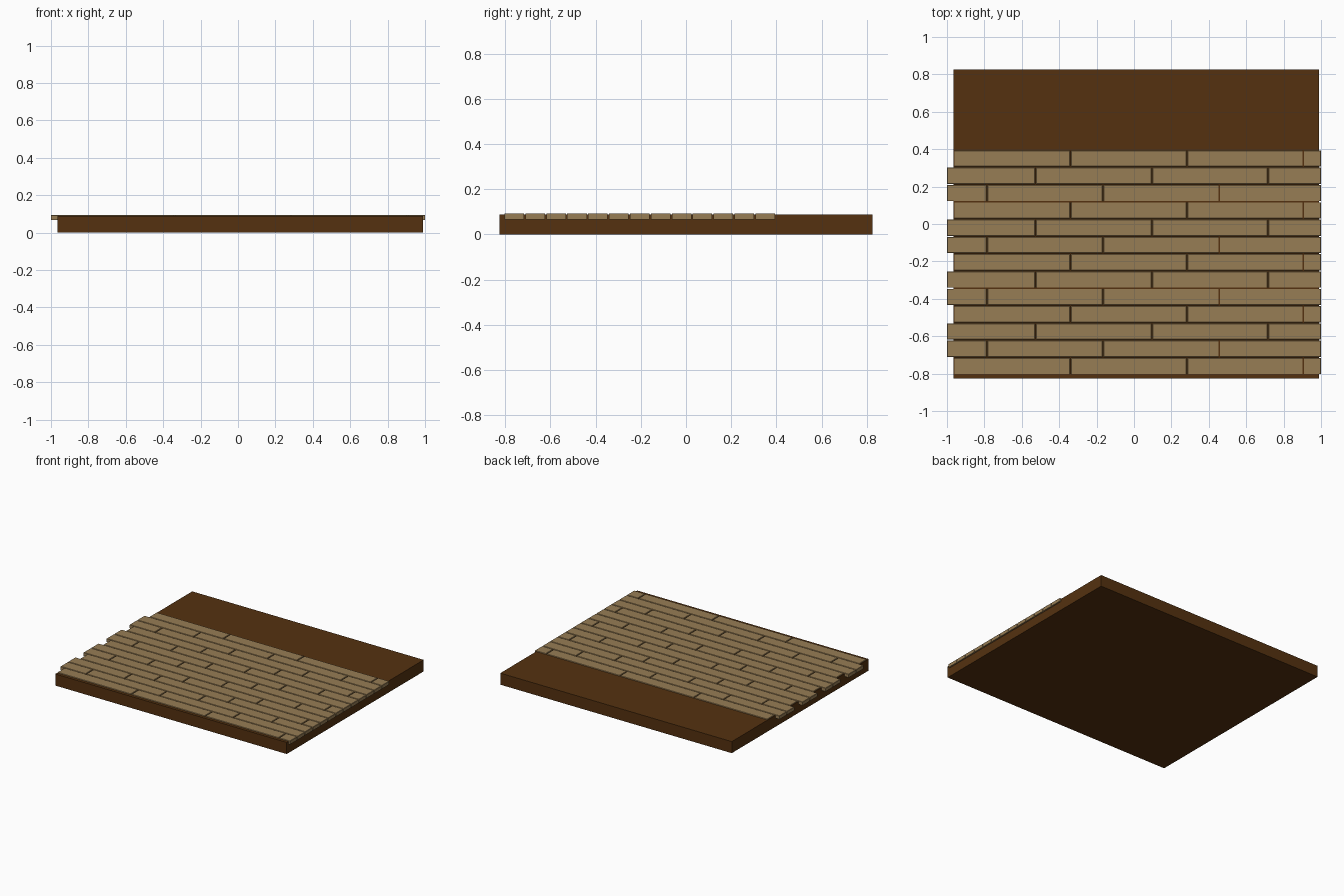
import bpy, bmesh

if "Cube" in bpy.data.objects:
    bpy.data.objects.remove(bpy.data.objects["Cube"])


def material(name, color):
    m = bpy.data.materials.new(name)
    m.diffuse_color = color
    m.use_nodes = True
    m.node_tree.nodes["Principled BSDF"].inputs["Base Color"].default_value = m.diffuse_color
    return m


DARK = material("dark_wood", (0.09, 0.031, 0.005, 1))
LIGHT = material("light_wood", (0.31, 0.205, 0.09, 1))


def box(name, lo, hi, mat, chamfer=0.0):
    bm = bmesh.new()
    bmesh.ops.create_cube(bm, size=1)
    for v in bm.verts:
        v.co = [hi[i] if v.co[i] > 0 else lo[i] for i in range(3)]
    if chamfer:
        top = [e for e in bm.edges if all(v.co.z > hi[2] - 1e-5 for v in e.verts)]
        bmesh.ops.bevel(bm, geom=top, offset=chamfer, segments=1, affect='EDGES')
    me = bpy.data.meshes.new(name)
    bm.to_mesh(me)
    bm.free()
    me.materials.append(mat)
    ob = bpy.data.objects.new(name, me)
    bpy.context.collection.objects.link(ob)
    return ob


# base slab
box("base_slab", (-0.964, -0.825, 0), (0.989, 0.825, 0.088), DARK)

# staggered plank rows, three repeating joint patterns
GAP = 0.006
PITCH = 0.0925
PATTERNS = [
    (-0.964, -0.34, 0.283, 0.905, 1.003),
    (-1.003, -0.786, -0.165, 0.456, 1.003),
    (-1.003, -0.526, 0.096, 0.717, 1.003),
]
for row in range(13):
    y = -0.803 + row * PITCH
    joints = PATTERNS[row % 3]
    for i, (a, b) in enumerate(zip(joints, joints[1:])):
        box(f"plank_{row + 1}_{i + 1}",
            (a + GAP / 2, y, 0.067), (b - GAP / 2, y + PITCH - GAP, 0.0935),
            LIGHT, 0.002)
